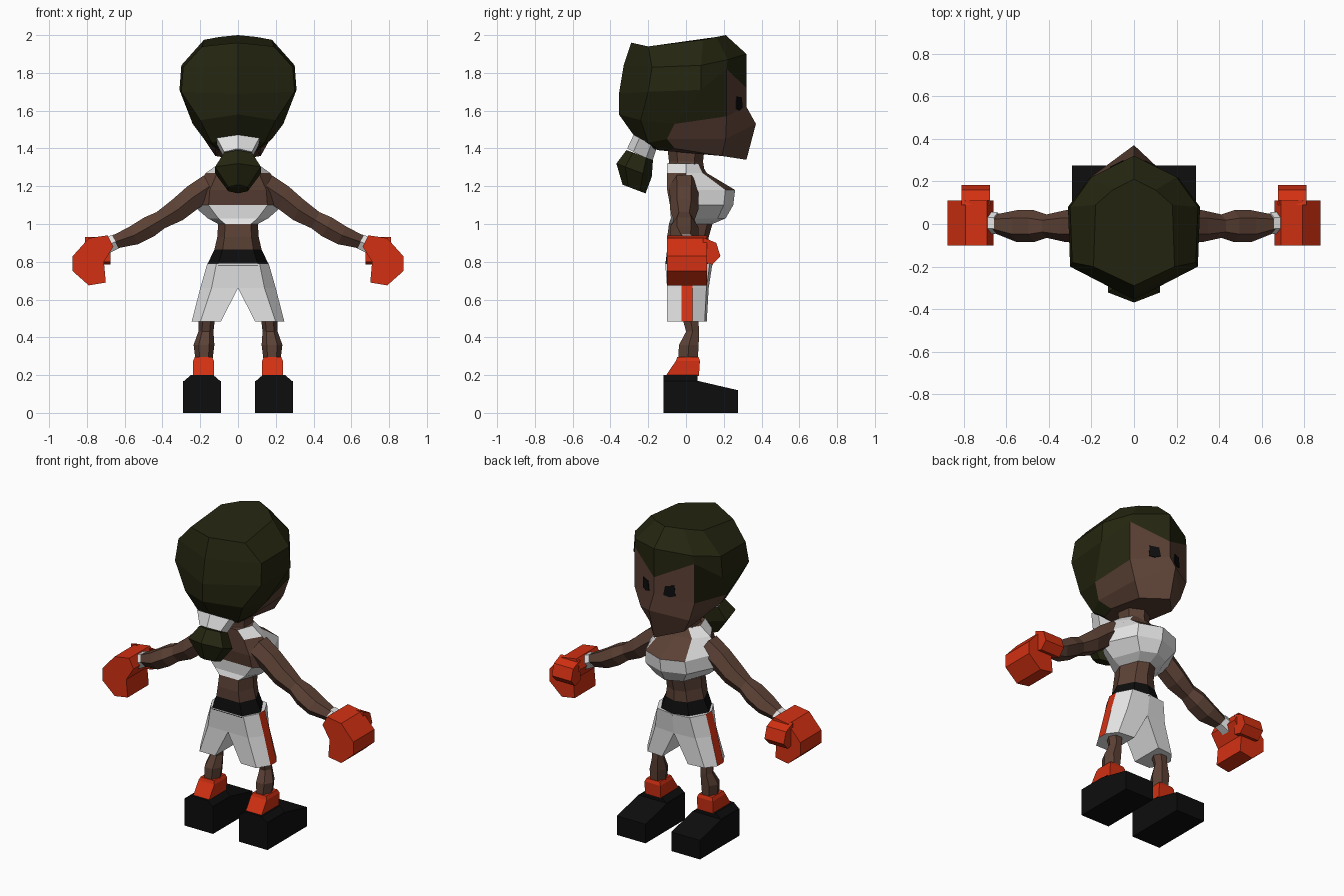
import bpy
import bmesh
import math
from mathutils import Vector

if "Cube" in bpy.data.objects:
    bpy.data.objects.remove(bpy.data.objects["Cube"], do_unlink=True)


def material(name, colour):
    mat = bpy.data.materials.new(name)
    mat.use_nodes = True
    rgba = (*colour, 1)
    mat.diffuse_color = rgba
    shader = next(n for n in mat.node_tree.nodes if n.type == "BSDF_PRINCIPLED")
    shader.inputs["Base Color"].default_value = rgba
    shader.inputs["Roughness"].default_value = .9
    return mat


skin = material("brown skin", (.105, .052, .035))
hair = material("dark hair", (.018, .019, .005))
cloth = material("white cloth", (.78, .78, .78))
red = material("orange red", (.65, .03, .006))
black = material("black", (.004, .004, .004))


def loft(name, rings, mats, rule=None, mirror=False):
    """Skin a list of rings; rule(row, column, centre) gives the material index."""
    bm = bmesh.new()
    rows = [[bm.verts.new(p) for p in ring] for ring in rings]
    count = len(rows[0])

    def add(verts, row, column):
        face = bm.faces.new(verts)
        if rule:
            face.material_index = rule(row, column, face.calc_center_median())

    for r in range(len(rows) - 1):
        for c in range(count):
            d = (c + 1) % count
            add((rows[r][c], rows[r][d], rows[r + 1][d], rows[r + 1][c]), r, c)
    add(rows[0], -1, 0)
    add(rows[-1], len(rows), 0)
    bmesh.ops.recalc_face_normals(bm, faces=bm.faces)
    mesh = bpy.data.meshes.new(name)
    bm.to_mesh(mesh)
    bm.free()
    for mat in mats:
        mesh.materials.append(mat)
    obj = bpy.data.objects.new(name, mesh)
    bpy.context.collection.objects.link(obj)
    if mirror:
        mod = obj.modifiers.new("Mirror", "MIRROR")
        mod.use_mirror_merge = False
    return obj


def symmetric(half):
    """Complete a half ring that runs from front centre to back centre."""
    return half + [(-x, y, z) for x, y, z in reversed(half[1:-1])]


def tube(name, u, v, stations, mat, sides=6, turn=0, mirror=False):
    """Loft of ellipses; each station is x, y, z, radius along u, radius along v."""
    u, v = Vector(u).normalized(), Vector(v).normalized()
    angles = [math.tau * i / sides + turn for i in range(sides)]
    rings = [[Vector((x, y, z)) + u * a * math.sin(t) + v * b * math.cos(t) for t in angles]
             for x, y, z, a, b in stations]
    return loft(name, rings, [mat], mirror=mirror)


X, Y = (1, 0, 0), (0, 1, 0)

# Head: hair and face share one faceted shell
head_rings = [
    [(0, .21, 2), (.1, .16, 1.99), (.18, .09, 1.975), (.19, -.2, 1.94), (0, -.29, 1.96)],
    [(0, .32, 1.9), (.2, .22, 1.87), (.3, .08, 1.84), (.29, -.18, 1.83), (0, -.33, 1.84)],
    [(0, .32, 1.72), (.21, .215, 1.82), (.31, .08, 1.71), (.3, -.2, 1.7), (0, -.355, 1.69)],
    [(0, .32, 1.62), (.21, .215, 1.57), (.24, -.06, 1.53), (.2, -.24, 1.55), (0, -.355, 1.58)],
    [(0, .37, 1.53), (.17, .21, 1.45), (.18, -.1, 1.45), (.14, -.2, 1.43), (0, -.27, 1.46)],
    [(0, .32, 1.34), (.12, .19, 1.36), (.12, -.06, 1.4), (.1, -.14, 1.39), (0, -.18, 1.4)],
]


def head_rule(row, column, centre):
    fold = min(column, 7 - column)
    if row > 5:
        return 1
    return int(row >= 2 and fold == 0 or row >= 3 and fold == 1)


loft("head", [symmetric(r) for r in head_rings], [hair, skin], head_rule)

# Eyes: thin plates lying on the slanted face planes
slant = Vector((.21, -.105, 0)).normalized()
outward = Vector((.105, .21, 0)).normalized()
eye_centre = Vector((.08, .28, 1.64))
outline = [(-.035, -.025), (-.025, .03), (.03, .035), (.035, -.03), (0, -.038)]
eye_rings = [[eye_centre + slant * a + Vector((0, 0, b)) + outward * depth for a, b in outline]
             for depth in (-.003, .005)]
loft("eyes", eye_rings, [black], mirror=True)

# Ponytail and its band
tube("hair_band", X, (0, .88, -.45),
     [(0, -.215, 1.44, .13, .07), (0, -.245, 1.365, .085, .075)], cloth)
tube("ponytail", X, (0, .93, -.35),
     [(0, -.245, 1.365, .085, .075), (0, -.275, 1.285, .14, .1), (0, -.275, 1.185, .06, .065)], hair)

# Neck
tube("neck", X, Y, [(0, 0, 1.27, .1, .1), (0, 0, 1.33, .085, .09), (0, 0, 1.42, .1, .1)], skin)


# Torso: height, half width, front depth, back depth
def torso_ring(z, w, front, back):
    return symmetric([(0, front, z), (w * .6, front * .8, z), (w, 0, z),
                      (w * .65, back, z), (0, back, z)])


torso = [(.78, .165, .14, -.11), (.865, .125, .12, -.1), (.93, .11, .12, -.1),
         (1, .105, .14, -.09), (1.03, .16, .21, -.08), (1.1, .24, .25, -.085),
         (1.18, .23, .26, -.1), (1.27, .17, .11, -.1), (1.32, .1, .08, -.1)]


def torso_rule(row, column, c):
    side = abs(c.x)
    if row <= 0:
        return 2
    if row < 3:
        return 0
    if row < 5:
        return 1
    if row == 5:
        return int(c.y > 0)
    if row == 6:
        return int(c.y > 0 and side > .1)
    return int(row == 7 and side > .08)


loft("torso", [torso_ring(*t) for t in torso], [skin, cloth, black], torso_rule)


# Shorts: one half with its leg, mirrored; the narrow outer face is the stripe
def shorts_ring(z, inner, outer, back, front):
    corner = inner + (outer - inner) * .7
    return [(inner, back, z), (corner, back, z), (outer, -.025, z), (outer, .035, z),
            (corner, front * .9, z), (inner, front, z)]


shorts = [(.79, 0, .163, -.11, .14), (.66, 0, .2, -.1, .12), (.485, .09, .245, -.1, .11)]
loft("shorts", [shorts_ring(*s) for s in shorts], [cloth, red],
     lambda row, column, c: int(column == 2 and row in (0, 1)), mirror=True)

# Arms with wrist bands
arm_normal = (.45, 0, .9)
arm = [(.15, -.01, 1.2, .08, .075), (.24, -.01, 1.14, .075, .075), (.32, -.01, 1.075, .075, .07),
       (.41, -.01, 1.02, .055, .055), (.47, -.01, .985, .075, .065), (.55, -.01, .94, .075, .06),
       (.65, 0, .905, .045, .042)]
tube("arms", Y, arm_normal, arm, skin, turn=math.pi / 6, mirror=True)
tube("wrist_bands", Y, arm_normal,
     [(.64, .005, .91, .05, .045), (.71, .005, .88, .055, .05)], cloth, turn=math.pi / 6, mirror=True)

# Gloves: curled fist profile pushed through in depth, plus a thumb
fist = [(.69, .94), (.79, .925), (.875, .83), (.875, .75), (.79, .675), (.7, .69), (.71, .8), (.66, .88)]
loft("gloves", [[(x, y, z) for x, z in fist] for y in (-.1, .11)], [red], mirror=True)
thumb = [(.09, .93), (.16, .9), (.182, .83), (.14, .785), (.09, .8)]
loft("thumbs", [[(x, y, z) for y, z in thumb] for x in (.675, .81)], [red], mirror=True)

# Legs and ankle socks
leg = [(.165, .02, .52, .045, .05), (.17, .035, .43, .04, .04),
       (.18, .015, .36, .055, .06), (.18, .01, .28, .045, .06)]
tube("legs", X, Y, leg, skin, turn=math.pi / 6, mirror=True)
quarter = math.pi / 4
sock = [(.183, .01, .295, .065, .08), (.183, .01, .275, .078, .09), (.183, -.02, .195, .078, .125)]
tube("socks", X, Y, sock, red, sides=4, turn=quarter, mirror=True)

# Shoes: wedge body with a tapered collar
sole = [(-.12, 0), (.275, 0), (.275, .12), (.06, .17), (-.12, .17)]
loft("shoes", [[(x, y, z) for y, z in sole] for x in (.09, .29)], [black], mirror=True)


def rectangle(x0, x1, y0, y1, z):
    return [(x0, y0, z), (x1, y0, z), (x1, y1, z), (x0, y1, z)]


loft("shoe_collars", [rectangle(.09, .29, -.12, .06, .165), rectangle(.13, .25, -.12, .06, .2)],
     [black], mirror=True)
